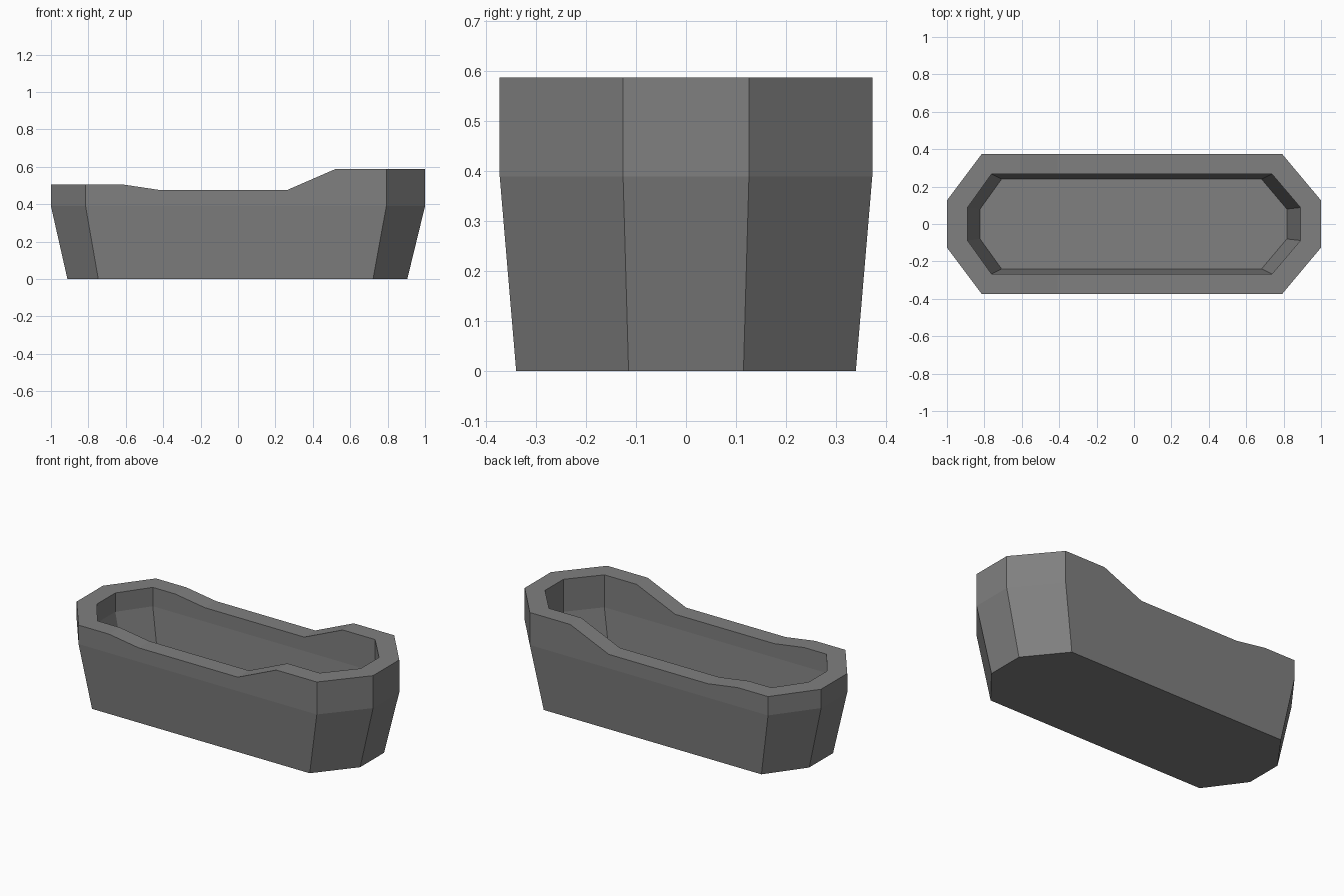
import bpy
import bmesh

if "Cube" in bpy.data.objects:
    bpy.data.objects.remove(bpy.data.objects["Cube"])

BREAKS = (-0.61, -0.41, 0.26, 0.52)


def outline(x_left, c_left, c_right, x_right, half_w, end_w):
    """Long octagon with extra points where the rim changes height."""
    side = [(x_left, -end_w), (c_left, -half_w)]
    side += [(x, -half_w) for x in BREAKS]
    side += [(c_right, -half_w), (x_right, -end_w)]
    return side + [(x, -y) for x, y in reversed(side)]


def rim_height(x):
    """Low waist, slightly raised left end, tall right end."""
    if x < -0.5:
        return 0.505
    return 0.475 if x < 0.4 else 0.588


bm = bmesh.new()


def ring(points, z=None):
    return [bm.verts.new((x, y, rim_height(x) if z is None else z)) for x, y in points]


outer = outline(-1.0, -0.815, 0.793, 1.0, 0.373, 0.126)
inner = outline(-0.89, -0.762, 0.738, 0.89, 0.267, 0.088)

# Outer wall, rim, inner wall and basin floor
rings = [
    ring(outline(-0.912, -0.747, 0.722, 0.905, 0.34, 0.115), 0.0),
    ring(outer, 0.39),
    ring(outer),
    ring(inner),
    ring(inner, 0.39),
    ring(outline(-0.823, -0.708, 0.682, 0.817, 0.24, 0.08), 0.09),
]
for a, b in zip(rings, rings[1:]):
    for i in range(len(a)):
        j = (i + 1) % len(a)
        bm.faces.new((a[i], a[j], b[j], b[i]))
bm.faces.new(rings[0][::-1])
bm.faces.new(rings[-1])
bmesh.ops.recalc_face_normals(bm, faces=bm.faces)

mesh = bpy.data.meshes.new("bathtub")
bm.to_mesh(mesh)
bm.free()

# Dark grey finish
grey = bpy.data.materials.new("dark_grey")
grey.diffuse_color = (0.215, 0.215, 0.215, 1)
grey.use_nodes = True
grey.node_tree.nodes["Principled BSDF"].inputs["Base Color"].default_value = grey.diffuse_color
mesh.materials.append(grey)
bpy.context.collection.objects.link(bpy.data.objects.new("bathtub", mesh))
